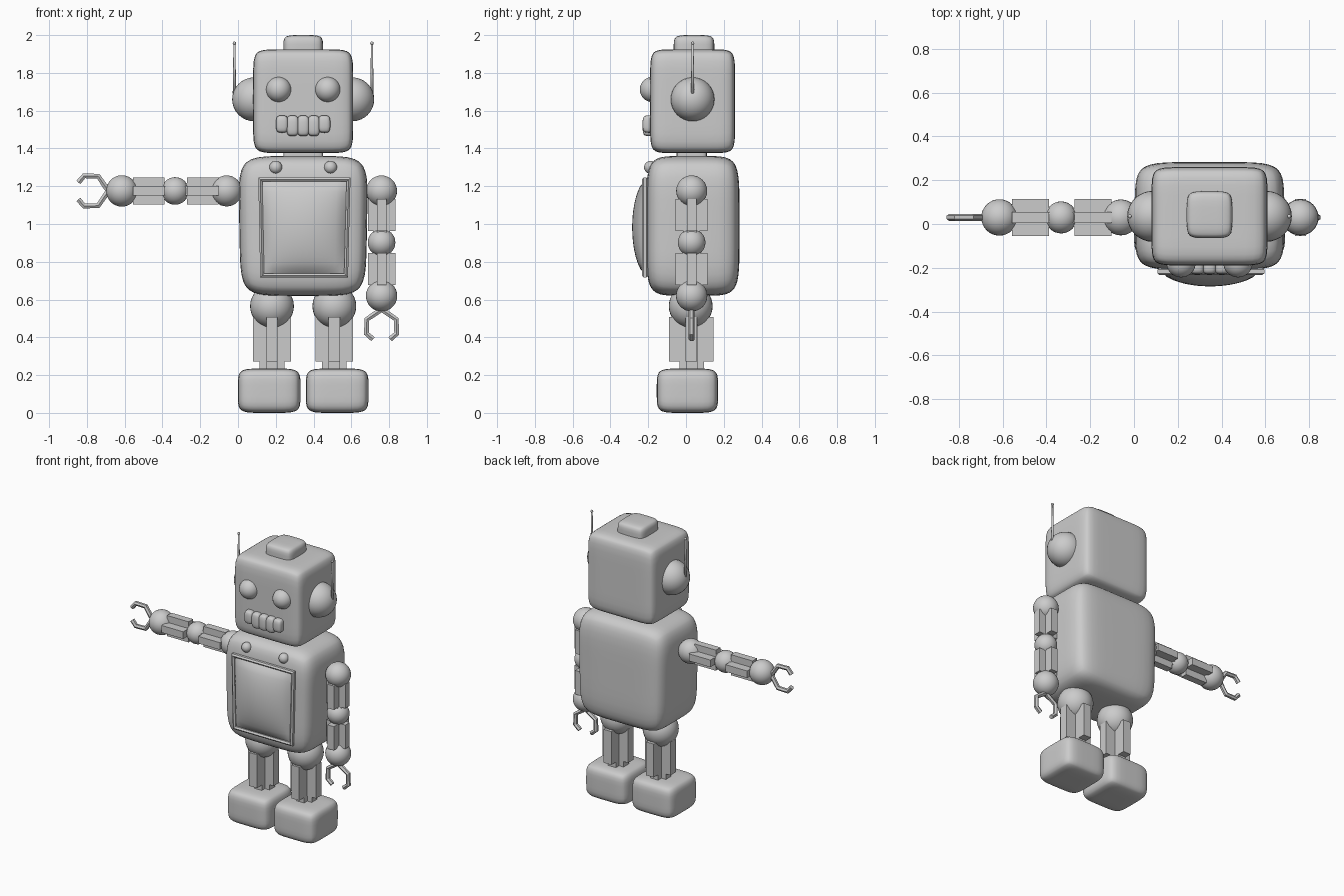
import bpy, bmesh, math
from mathutils import Vector

if "Cube" in bpy.data.objects:
    bpy.data.objects.remove(bpy.data.objects["Cube"])

grey = bpy.data.materials.new("light_grey")
grey.diffuse_color = (0.6, 0.6, 0.6, 1)
grey.use_nodes = True
grey.node_tree.nodes["Principled BSDF"].inputs["Base Color"].default_value = grey.diffuse_color
CX, CY = 0.345, 0.03          # body axis


def finish(name, bm, smooth=True):
    me = bpy.data.meshes.new(name)
    bmesh.ops.recalc_face_normals(bm, faces=bm.faces)
    for f in bm.faces:
        f.smooth = smooth
    bm.to_mesh(me)
    bm.free()
    me.materials.append(grey)
    ob = bpy.data.objects.new(name, me)
    bpy.context.collection.objects.link(ob)
    return ob


def soft_box(name, lo, hi, n=7, cuts=13, taper=0.0):
    """Pillowy box between two corners; taper widens the top in x."""
    lo, hi = Vector(lo), Vector(hi)
    mid, half = (lo + hi) / 2, (hi - lo) / 2
    bm = bmesh.new()
    bmesh.ops.create_cube(bm, size=2)
    bmesh.ops.subdivide_edges(bm, edges=bm.edges[:], cuts=cuts, use_grid_fill=True)
    for v in bm.verts:
        p = Vector([math.sin(c * math.pi / 2) for c in v.co])
        p /= sum(abs(c) ** n for c in p) ** (1 / n)
        p.x *= 1 + taper * (p.z - 1)
        v.co = mid + Vector([a * b for a, b in zip(p, half)])
    return finish(name, bm)


def ball(name, at, r, scale=(1, 1, 1)):
    bm = bmesh.new()
    bmesh.ops.create_uvsphere(bm, u_segments=32, v_segments=16, radius=r)
    for v in bm.verts:
        v.co = Vector(at) + Vector([a * b for a, b in zip(v.co, scale)])
    return finish(name, bm)


def rod(name, at, r1, r2, length):
    bm = bmesh.new()
    bmesh.ops.create_cone(bm, cap_ends=True, segments=12, radius1=r1, radius2=r2, depth=length)
    bmesh.ops.translate(bm, verts=bm.verts, vec=at)
    return finish(name, bm)


def cross_bar(name, centre, axis, length, wide, deep, rib):
    """Plus-shaped beam: 'wide' across the front, 'deep' along y."""
    bm = bmesh.new()
    w, d, t = wide / 2, deep / 2, rib / 2
    outline = [(t, d), (t, t), (w, t), (w, -t), (t, -t), (t, -d),
               (-t, -d), (-t, -t), (-w, -t), (-w, t), (-t, t), (-t, d)]

    def place(a, b, c):
        return Vector(centre) + (Vector((c, b, a)) if axis == 'x' else Vector((a, b, c)))
    face = bm.faces.new([bm.verts.new(place(a, b, -length / 2)) for a, b in outline])
    new = bmesh.ops.extrude_face_region(bm, geom=[face])["geom"]
    shift = place(0, 0, length) - Vector(centre)
    bmesh.ops.translate(bm, verts=[g for g in new if isinstance(g, bmesh.types.BMVert)], vec=shift)
    return finish(name, bm, False)


def tube(name, pts, r, cyclic=False):
    cu = bpy.data.curves.new(name, 'CURVE')
    cu.dimensions = '3D'
    cu.bevel_depth, cu.bevel_resolution, cu.use_fill_caps = r, 1, True
    sp = cu.splines.new('POLY')
    sp.points.add(len(pts) - 1)
    for p, co in zip(sp.points, pts):
        p.co = (*co, 1)
    sp.use_cyclic_u, sp.use_smooth = cyclic, False
    cu.materials.append(grey)
    ob = bpy.data.objects.new(name, cu)
    bpy.context.collection.objects.link(ob)
    return ob


# Head, neck and cap
soft_box("head", (0.08, -0.19, 1.375), (0.61, 0.26, 1.925), 9)
soft_box("cap", (0.24, -0.065, 1.86), (0.45, 0.15, 2.0), 5, 9)
soft_box("neck", (0.24, -0.05, 1.3), (0.45, 0.11, 1.42), 9, 7)

# Torso with framed bulging chest panel
soft_box("torso", (0.0, -0.21, 0.62), (0.69, 0.283, 1.36), 6, 15, 0.02)
tube("chest_frame", [(0.118, -0.217, 1.235), (0.585, -0.217, 1.235),
                     (0.572, -0.217, 0.728), (0.128, -0.217, 0.728)], 0.017, True)
bm = bmesh.new()
bmesh.ops.create_grid(bm, x_segments=16, y_segments=16, size=1)
for v in bm.verts:
    u, w = v.co.x, v.co.y
    bulge = ((1 - u * u) * (1 - w * w)) ** 0.6
    v.co = (CX + 0.003 + u * (0.225 + 0.006 * w), -0.212 - 0.073 * bulge, 0.982 + 0.25 * w)
finish("chest_panel", bm)

# Teeth
for i in range(-2, 3):
    h = 0.055 if abs(i) < 2 else 0.046
    x, z = CX + i * 0.056, 1.575 - h
    soft_box("tooth", (x - 0.032, -0.23, z - h), (x + 0.032, -0.16, z + h), 3.5, 7)

# Mirrored parts
for s in (-1, 1):
    ball("ear", (CX + s * 0.26, 0.035, 1.66), 0.116)
    rod("antenna", (CX + s * 0.364, 0.035, 1.825), 0.009, 0.005, 0.27)
    ball("antenna_tip", (CX + s * 0.364, 0.035, 1.957), 0.009)
    ball("eye", (CX + s * 0.13, -0.177, 1.712), 0.067)
    ball("chest_bolt", (CX + s * 0.145, -0.188, 1.3), 0.034)
    x = CX + s * 0.165
    ball("hip", (x, 0.025, 0.565), 0.116)
    cross_bar("leg", (x, 0.028, 0.39), 'z', 0.235, 0.2, 0.235, 0.06)
    cross_bar("ankle", (x, 0.03, 0.35), 'z', 0.3, 0.13, 0.13, 0.06)
    x = CX + s * 0.18
    soft_box("foot", (x - 0.166, -0.155, 0.0), (x + 0.166, 0.17, 0.235), 5.5, 11)


# Arms: one stretched sideways, one hanging
def arm(start, axis, step):
    def along(d, side=0):
        p = Vector(start)
        if axis == 'x':
            return p + Vector((step * d, 0, side))
        return p + Vector((side, 0, step * d))
    for name, d, r in (("shoulder", 0, 0.082), ("elbow", 0.273, 0.073), ("wrist", 0.555, 0.083)):
        ball(name, along(d), r)
    for name, d in (("upper_arm", 0.127), ("forearm", 0.413)):
        cross_bar(name, along(d), axis, 0.168, 0.145, 0.17, 0.05)
        cross_bar(name + "_core", along(d), axis, 0.2, 0.085, 0.085, 0.05)
    w = 0.555
    for s in (-1, 1):
        tube("claw", [along(w + 0.07), along(w + 0.085, s * 0.02), along(w + 0.125, s * 0.078),
                      along(w + 0.2, s * 0.08), along(w + 0.23, s * 0.045)], 0.016)


arm((-0.06, CY, 1.175), 'x', -1)
arm((0.76, CY, 1.175), 'z', -1)
